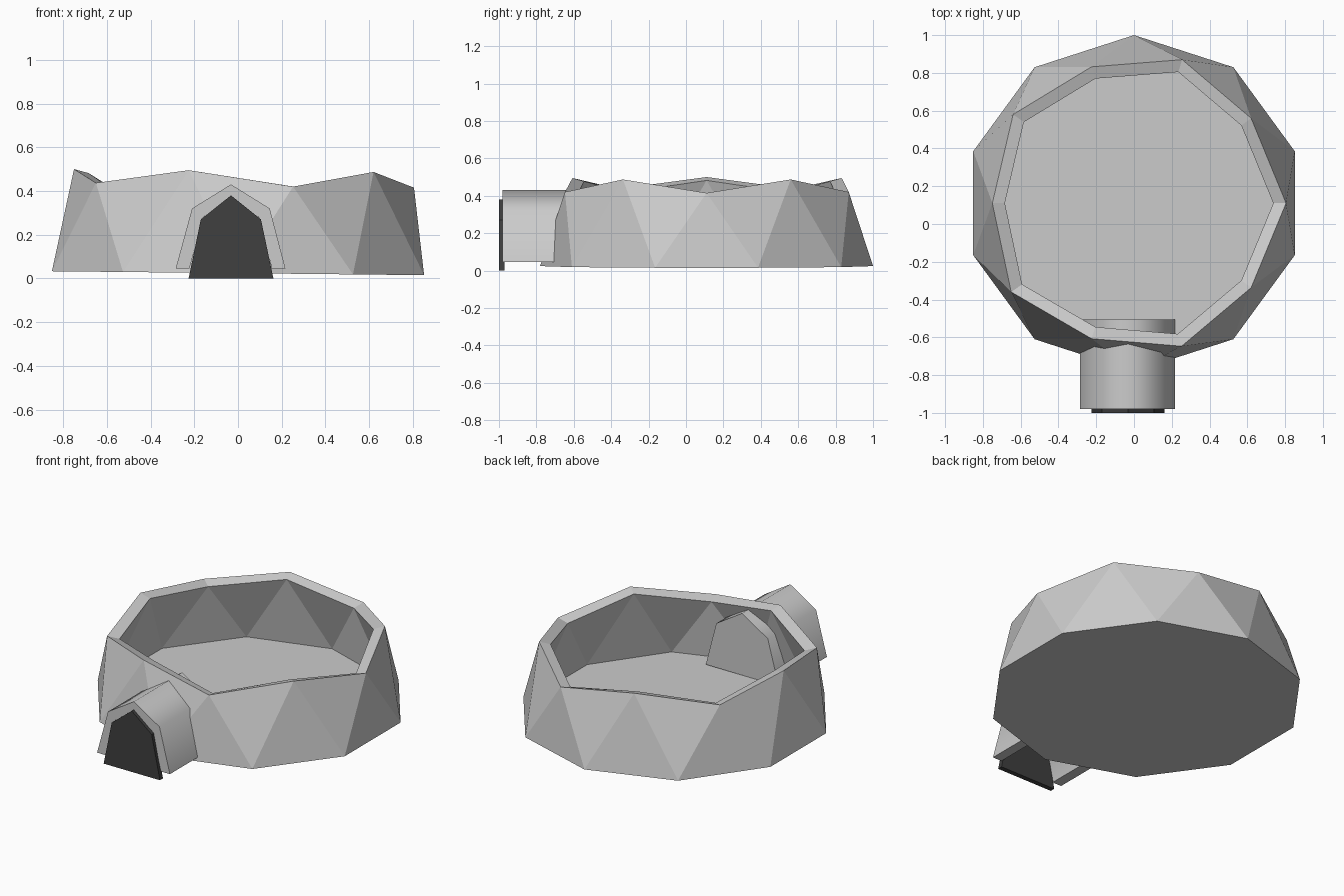
import bpy, bmesh
from math import sin, cos, radians

if "Cube" in bpy.data.objects:
    bpy.data.objects.remove(bpy.data.objects["Cube"])


def make_object(name, verts, faces, color=None):
    mesh = bpy.data.meshes.new(name)
    mesh.from_pydata(verts, [], faces)
    bm = bmesh.new()
    bm.from_mesh(mesh)
    bmesh.ops.recalc_face_normals(bm, faces=bm.faces)
    bm.to_mesh(mesh)
    bm.free()
    obj = bpy.data.objects.new(name, mesh)
    bpy.context.collection.objects.link(obj)
    if color:
        mat = bpy.data.materials.new(name + "_material")
        mat.diffuse_color = color
        mat.use_nodes = True
        mat.node_tree.nodes["Principled BSDF"].inputs["Base Color"].default_value = mat.diffuse_color
        mesh.materials.append(mat)
    return obj


# Faceted bowl wall: regular ten-sided foot, uneven zigzag rim
N = 10
CX, CY = 0.02, 0.11
rim = [(0.805, 0.11, 0.415), (0.62, 0.56, 0.487), (0.255, 0.87, 0.42),
       (-0.225, 0.832, 0.495), (-0.64, 0.58, 0.437), (-0.75, 0.11, 0.5),
       (-0.65, -0.36, 0.437), (-0.225, -0.607, 0.495), (0.252, -0.647, 0.42),
       (0.62, -0.337, 0.487)]
foot = []
for i in range(N):
    a = radians(18 + 36 * i)
    x, y = 0.895 * cos(a), 0.11 + 0.89 * sin(a)
    foot.append((x, y, 0.024 - 0.0105 * x))


def inset(points, k, dz):
    return [(CX + (x - CX) * k, CY + (y - CY) * k, z + dz) for x, y, z in points]


verts = foot + rim + inset(foot, 0.915, 0.017) + inset(rim, 0.914, -0.018)
faces = [tuple(range(N)), tuple(range(2 * N, 3 * N))]     # underside and floor
for i in range(N):
    j = (i + 1) % N
    for o in (0, 2 * N):                                  # outer and inner triangles
        faces.append((o + i, o + N + j, o + N + i))
        faces.append((o + i, o + j, o + N + j))
    faces.append((N + i, N + j, 3 * N + j, 3 * N + i))    # rim
make_object("bowl_wall", verts, faces)

# Entrance tunnel: arched shell, open below and in front, closed at the back
outer = [(-0.285, 0.045), (-0.21, 0.32), (-0.032, 0.43), (0.145, 0.32), (0.217, 0.045)]
inner = [(-0.222, 0.045), (-0.16, 0.28), (-0.032, 0.36), (0.095, 0.28), (0.155, 0.045)]
M = len(outer)
FRONT, BACK, CAP = -0.98, -0.505, -0.525
verts = [(x, y, z) for prof, y in ((outer, FRONT), (outer, BACK), (inner, FRONT), (inner, CAP))
         for x, z in prof]
faces = [tuple(range(M, 2 * M)), tuple(range(3 * M, 4 * M)),
         (M, 2 * M - 1, 4 * M - 1, 3 * M)]
for i in range(M - 1):
    faces += [(i, i + 1, M + i + 1, M + i),
              (2 * M + i, 2 * M + i + 1, 3 * M + i + 1, 3 * M + i),
              (i, i + 1, 2 * M + i + 1, 2 * M + i)]
for i in (0, M - 1):
    faces.append((i, M + i, 3 * M + i, 2 * M + i))        # feet
tunnel = make_object("entrance_tunnel", verts, faces)
bpy.context.view_layer.objects.active = tunnel
tunnel.select_set(True)
bpy.ops.object.shade_smooth_by_angle(angle=radians(70))

# Dark door panel filling the tunnel mouth
door = [(-0.226, 0.0), (-0.17, 0.27), (-0.032, 0.38), (0.105, 0.27), (0.162, 0.0)]
verts = [(x, y, z) for y in (-1.0, -0.97) for x, z in door]
faces = [tuple(range(M)), tuple(range(M, 2 * M))]
faces += [(i, (i + 1) % M, M + (i + 1) % M, M + i) for i in range(M)]
make_object("door", verts, faces, (0.05, 0.05, 0.05, 1))
